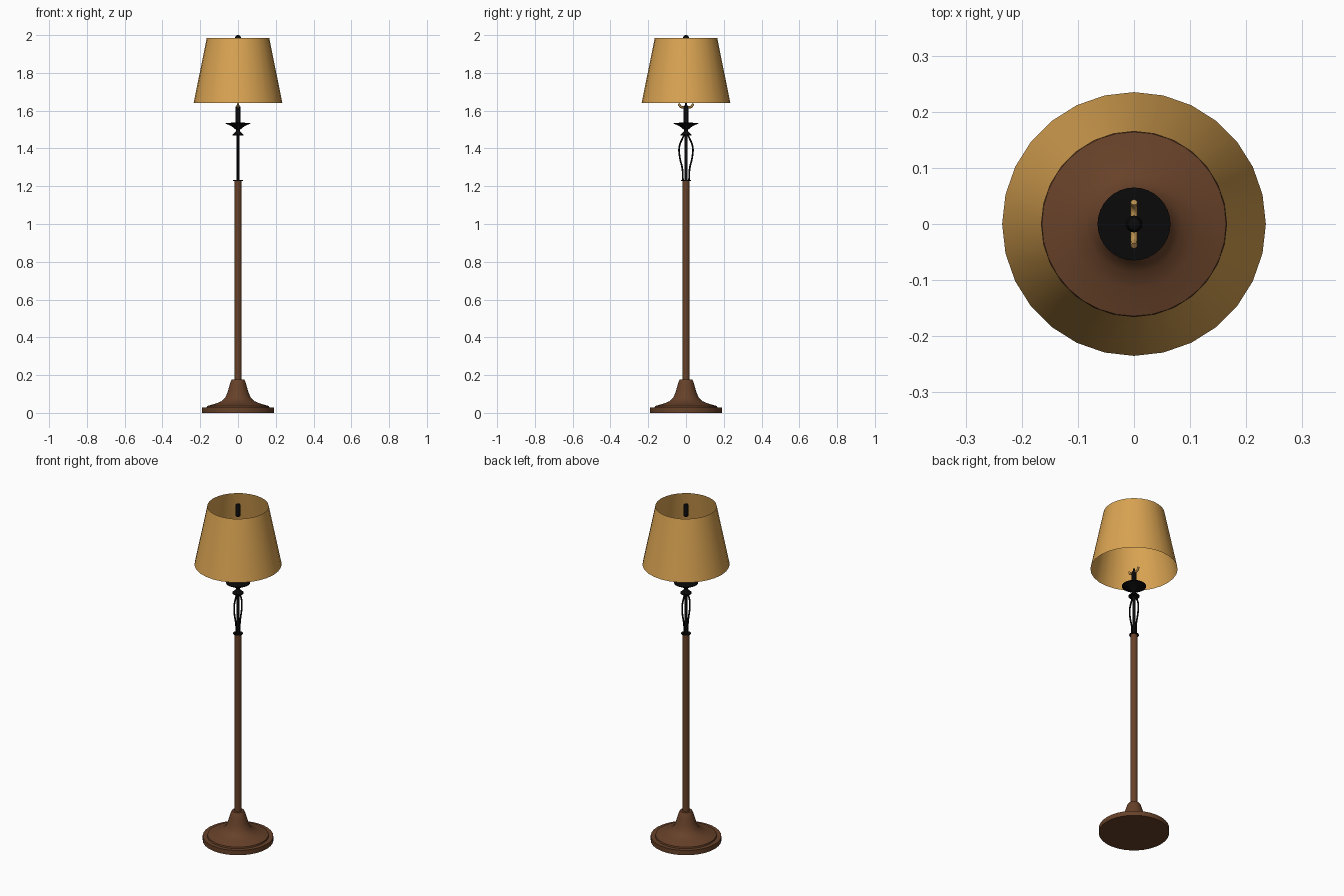
import bpy, math

if "Cube" in bpy.data.objects:
    bpy.data.objects.remove(bpy.data.objects["Cube"])

def material(name, rgb):
    m = bpy.data.materials.new(name)
    m.diffuse_color = (*rgb, 1)
    m.use_nodes = True
    m.node_tree.nodes["Principled BSDF"].inputs["Base Color"].default_value = m.diffuse_color
    return m

WOOD = material("brown wood", (0.135, 0.053, 0.022))
IRON = material("black iron", (0.003, 0.003, 0.003))
FABRIC = material("amber fabric", (0.70, 0.37, 0.085))
BRASS = material("dull brass", (0.50, 0.28, 0.075))

def finish(obj, mat, angle=35):
    obj.data.materials.append(mat)
    bpy.ops.object.select_all(action='DESELECT')
    obj.select_set(True)
    bpy.context.view_layer.objects.active = obj
    bpy.ops.object.shade_smooth_by_angle(angle=math.radians(angle))
    return obj

def lathe(name, profile, mat, n=32, caps=True):
    """Revolve (radius, z) points, listed bottom to top, around z."""
    verts = [(r * math.cos(2 * math.pi * i / n), r * math.sin(2 * math.pi * i / n), z)
             for r, z in profile for i in range(n)]
    faces = [(k * n + i, k * n + (i + 1) % n, (k + 1) * n + (i + 1) % n, (k + 1) * n + i)
             for k in range(len(profile) - 1) for i in range(n)]
    if caps:
        top = (len(profile) - 1) * n
        faces += [tuple(range(n))[::-1], tuple(range(top, top + n))]
    me = bpy.data.meshes.new(name)
    me.from_pydata(verts, [], faces)
    obj = bpy.data.objects.new(name, me)
    bpy.context.collection.objects.link(obj)
    return finish(obj, mat)

def tube(name, pts, radius, mat):
    """Smooth round tube through the points."""
    cu = bpy.data.curves.new(name, 'CURVE')
    cu.dimensions = '3D'
    cu.bevel_depth = radius
    cu.bevel_resolution = 2
    cu.resolution_u = 6
    cu.use_fill_caps = True
    sp = cu.splines.new('BEZIER')
    sp.bezier_points.add(len(pts) - 1)
    for bp, p in zip(sp.bezier_points, pts):
        bp.co = p
        bp.handle_left_type = bp.handle_right_type = 'AUTO'
    obj = bpy.data.objects.new(name, cu)
    bpy.context.collection.objects.link(obj)
    bpy.ops.object.select_all(action='DESELECT')
    obj.select_set(True)
    bpy.context.view_layer.objects.active = obj
    bpy.ops.object.convert(target='MESH')
    obj = bpy.context.view_layer.objects.active
    obj.data.materials.clear()
    return finish(obj, mat, 50)

# Wooden foot and pole
lathe("base", [(0.19, 0), (0.19, 0.028), (0.166, 0.028), (0.164, 0.036), (0.15, 0.04),
               (0.115, 0.05), (0.085, 0.063), (0.066, 0.083), (0.055, 0.11),
               (0.045, 0.145), (0.036, 0.172), (0.032, 0.178)], WOOD)
lathe("pole", [(0.019, 0.17), (0.019, 1.23)], WOOD, 20)

# Iron section with two bowed rods
lathe("collar", [(0.026, 1.228), (0.026, 1.232)], IRON, 24)
lathe("centre_rod", [(0.008, 1.23), (0.008, 1.48)], IRON, 12)
for side, label in ((-1, "left"), (1, "right")):
    tube("bowed_rod_" + label,
         [(0, side * y, z) for y, z in ((0.016, 1.23), (0.019, 1.29), (0.034, 1.36),
                                        (0.035, 1.41), (0.018, 1.455), (0.008, 1.475))],
         0.0045, IRON)
lathe("drip_cup", [(0.03, 1.468), (0.03, 1.473), (0.012, 1.49), (0.01, 1.498), (0.022, 1.508),
                   (0.036, 1.519), (0.065, 1.531), (0.065, 1.535), (0.013, 1.537)], IRON)
lathe("socket_stem", [(0.013, 1.53), (0.013, 1.62), (0.007, 1.625), (0.006, 1.64)], IRON, 16)

# Small brass switch arms
for side, label in ((-1, "left"), (1, "right")):
    tube("switch_arm_" + label,
         [(0, side * y, z) for y, z in ((0.005, 1.618), (0.027, 1.62), (0.039, 1.637))],
         0.006, BRASS)

# Shade, open at both ends, and finial
lathe("lamp_shade", [(0.235, 1.64), (0.165, 1.986)], FABRIC, 28, caps=False)
lathe("finial", [(0.009, 1.925), (0.015, 1.932), (0.015, 1.988), (0.011, 1.997), (0.004, 2.0)],
      IRON, 16)
